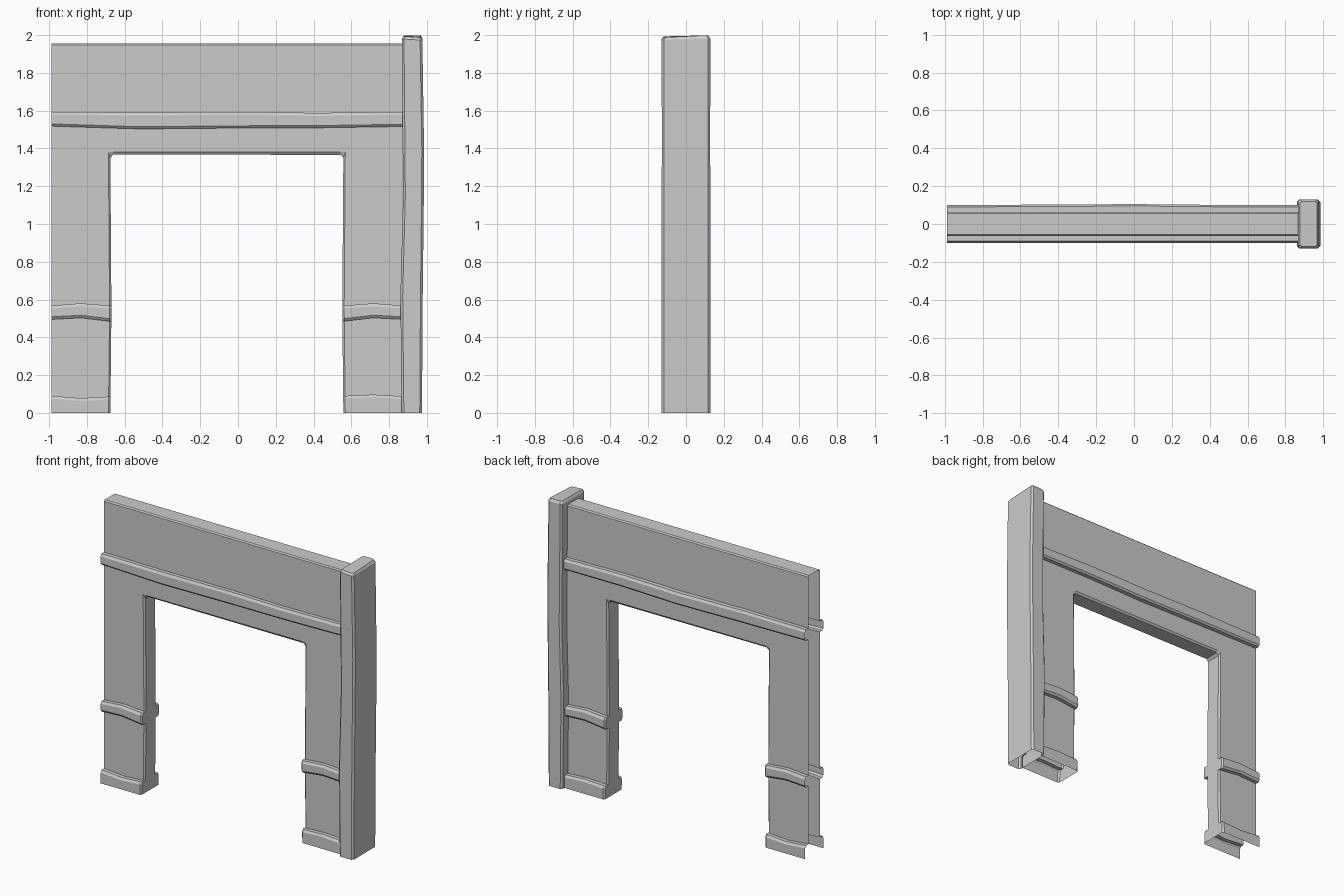
import bpy, bmesh, math

if "Cube" in bpy.data.objects:
    bpy.data.objects.remove(bpy.data.objects["Cube"])

L, R = -0.987, 0.872          # wall ends
D, T = 0.063, 0.10            # half depth of wall, of trim
C = 0.010                     # chamfer on edges
HEAD = 1.38                   # top of leg panels


def make(name, bm):
    bmesh.ops.remove_doubles(bm, verts=bm.verts, dist=0.0004)
    bmesh.ops.recalc_face_normals(bm, faces=bm.faces)
    me = bpy.data.meshes.new(name)
    bm.to_mesh(me)
    bm.free()
    ob = bpy.data.objects.new(name, me)
    bpy.context.collection.objects.link(ob)
    return ob


def loft(bm, rows, closed=False):
    """Skin a list of equally long point rows."""
    vs = [[bm.verts.new(p) for p in r] for r in rows]
    n = len(vs[0])
    for a, b in zip(vs, vs[1:]):
        for i in range(n if closed else n - 1):
            j = (i + 1) % n
            bm.faces.new((a[i], a[j], b[j], b[i]))
    return vs


def leg_profile(base, mid_lo, mid_hi):
    """Depth and height up one face: base trim, panel, middle trim, panel."""
    return [(T, 0), (T, base - 0.015), (T - C, base), (D, base),
            (D, mid_lo), (T - C, mid_lo), (T, mid_lo + 0.014),
            (T, mid_hi - 0.016), (T - C, mid_hi), (D, mid_hi), (D, HEAD)]


def leg(name, outer, inner, base):
    """Hollow leg: front face, jamb, back face; open at bottom and outer side."""
    s = 1 if inner > outer else -1
    mid = (outer + inner) / 2
    stations = [(outer, 0, base[0], 0.495, 0.568),
                (mid, 0, base[1], 0.503, 0.580),
                (inner - s * C, 0, base[2], 0.485, 0.568),
                (inner, C, base[2], 0.485, 0.567)]
    rows = []
    for side in (-1, 1):
        part = []
        for x, inset, b, lo, hi in stations:
            row = []
            for d, z in leg_profile(b, lo, hi):
                # jamb bows slightly towards the opening at mid height
                bow = s * 0.006 * math.sin(math.pi * z / HEAD) if x not in (outer, mid) else 0
                row.append((x + bow, side * (d - inset), z))
            part.append(row)
        rows += part if side < 0 else part[::-1]
    bm = bmesh.new()
    loft(bm, rows)
    return make(name, bm)


leg("left_leg", L, -0.676, (0.09, 0.078, 0.086))
leg("right_leg", R, 0.558, (0.088, 0.097, 0.090))

# Header wall with its long trim, hollow and open at the ends
bm = bmesh.new()
rows = []
for x, fl, fh, bl, bh, bt in [(L, 1.518, 1.594, 1.515, 1.592, 0.100),
                              (-0.52, 1.503, 1.590, 1.512, 1.597, 0.102),
                              (0.0, 1.508, 1.594, 1.506, 1.590, 0.105),
                              (0.42, 1.509, 1.588, 1.515, 1.597, 0.101),
                              (R, 1.516, 1.594, 1.514, 1.590, 0.100)]:
    def side(lo, hi, t):
        return [(D, HEAD), (D, lo), (t - C, lo), (t, lo + 0.012),
                (t, hi - 0.016), (t - C, hi), (D, hi), (D, 1.948), (D - 0.008, 1.956)]
    front = [(x, -d, z) for d, z in side(fl, fh, T)]
    back = [(x, d, z) for d, z in side(bl, bh, bt)]
    rows.append(front + back[::-1])
loft(bm, rows)
make("header_wall", bm)

# Underside of the opening with clipped corners
bm = bmesh.new()
loft(bm, [[(x, -D, HEAD), (x, -D + C, z), (x, D - C, z), (x, D, HEAD)]
          for x, z in [(-0.686, 1.350), (-0.676, 1.350), (-0.660, 1.368),
                       (0.542, 1.366), (0.558, 1.350), (0.568, 1.350)]])
make("opening_underside", bm)

# End post: uneven chamfered rings, capped on top, open at the bottom
def ring(x0, x1, y, c, z, wave=0):
    pts = [(x0 + c, -y), (x1 - c, -y), (x1, -y + c), (x1, y - c),
           (x1 - c, y), (x0 + c, y), (x0, y - c), (x0, -y + c)]
    return [(px, py, z + wave * math.sin(px * 20 + py * 16)) for px, py in pts]


bm = bmesh.new()
post = [ring(0.866, 0.974, 0.129, 0.012, 0), ring(0.860, 0.978, 0.129, 0.012, 0.62),
        ring(0.874, 0.984, 0.129, 0.012, 1.15), ring(0.872, 0.985, 0.128, 0.012, 1.40),
        ring(0.867, 0.976, 0.129, 0.012, 1.978, 0.004),
        ring(0.877, 0.967, 0.119, 0.010, 1.994, 0.006)]
top = loft(bm, post, closed=True)[-1]
bm.faces.new(top)
make("end_post", bm)
